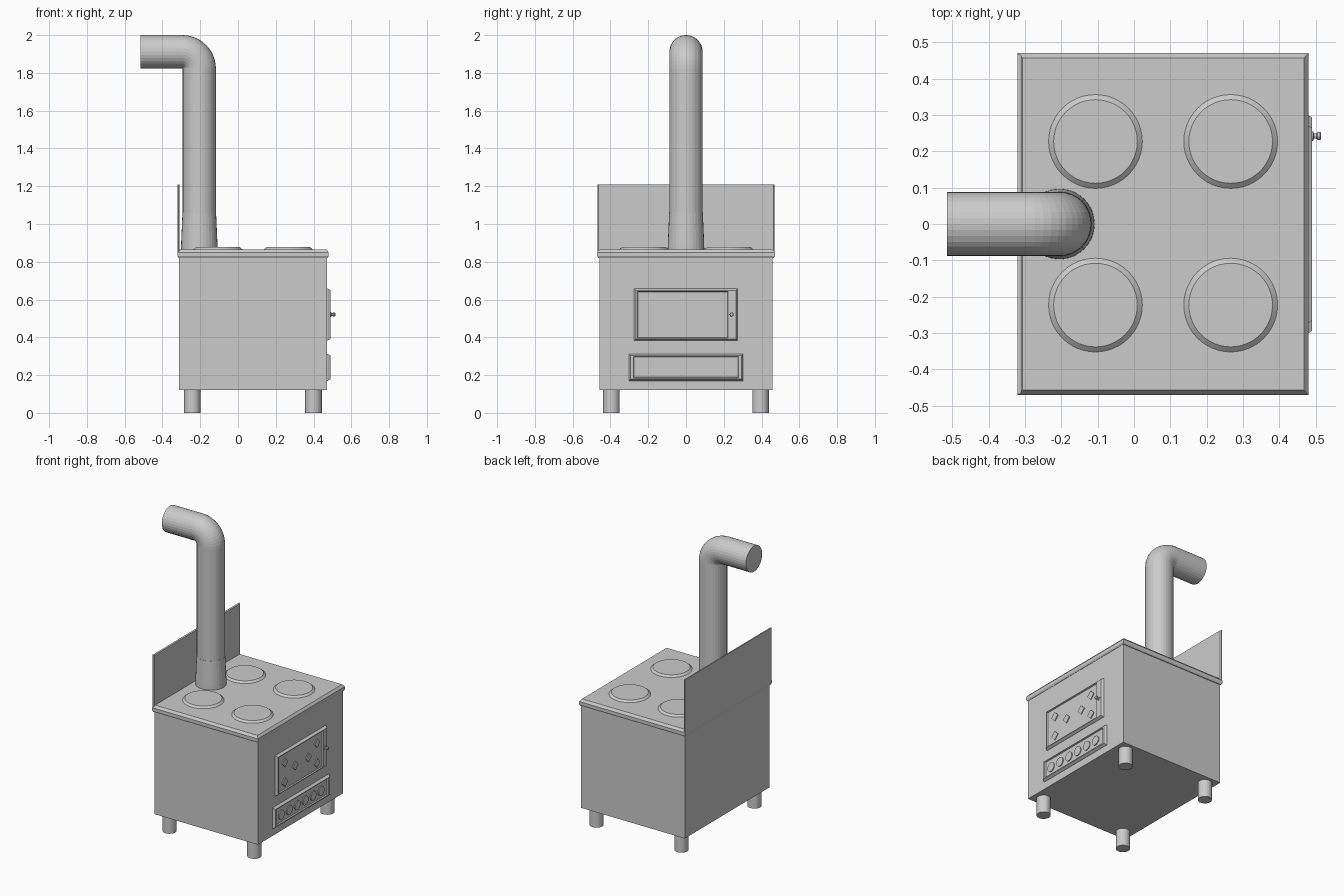
import bpy, bmesh, math
from mathutils import Vector

if "Cube" in bpy.data.objects:
    bpy.data.objects.remove(bpy.data.objects["Cube"])

# Single grey metal
metal = bpy.data.materials.new("grey metal")
metal.diffuse_color = (0.6, 0.6, 0.6, 1)
metal.use_nodes = True
metal.node_tree.nodes["Principled BSDF"].inputs["Base Color"].default_value = metal.diffuse_color


def loft(name, rings):
    """Skin a list of point rings into a closed solid with capped ends."""
    bm = bmesh.new()
    rows = [[bm.verts.new(p) for p in r] for r in rings]
    n = len(rows[0])
    for a, b in zip(rows, rows[1:]):
        for i in range(n):
            j = (i + 1) % n
            bm.faces.new((a[i], a[j], b[j], b[i]))
    bm.faces.new(rows[0][::-1])
    bm.faces.new(rows[-1])
    bmesh.ops.recalc_face_normals(bm, faces=bm.faces)
    me = bpy.data.meshes.new(name)
    bm.to_mesh(me)
    bm.free()
    me.materials.append(metal)
    ob = bpy.data.objects.new(name, me)
    bpy.context.collection.objects.link(ob)
    return ob


def rect_z(x0, x1, y0, y1, z, inset=0.0):
    i = inset
    return [(x0 + i, y0 + i, z), (x1 - i, y0 + i, z),
            (x1 - i, y1 - i, z), (x0 + i, y1 - i, z)]


def rect_x(x, y0, y1, z0, z1):
    return [(x, y0, z0), (x, y1, z0), (x, y1, z1), (x, y0, z1)]


def circle(centre, r, n, u, v):
    c, u, v = Vector(centre), Vector(u), Vector(v)
    return [c + r * (math.cos(2 * math.pi * k / n) * u +
                     math.sin(2 * math.pi * k / n) * v) for k in range(n)]


X, Y, Z = (1, 0, 0), (0, 1, 0), (0, 0, 1)


def turned_z(name, x, y, profile, n=32):
    return loft(name, [circle((x, y, z), r, n, X, Y) for r, z in profile])


def turned_x(name, y, z, profile, n=24):
    return loft(name, [circle((x, y, z), r, n, Y, Z) for r, x in profile])


# Body box
loft("body", [rect_z(-0.312, 0.472, -0.459, 0.459, z) for z in (0.12, 0.825)])

# Cooking top with chamfered edges
loft("cooktop", [rect_z(-0.32, 0.48, -0.47, 0.47, z, i) for z, i in
                 ((0.82, 0.006), (0.83, 0), (0.85, 0), (0.866, 0.013))])

# Splash guard at the rear edge
loft("splash_guard", [rect_x(-0.32, -0.468, 0.468, 0.83, 1.21),
                      rect_x(-0.315, -0.468, 0.468, 0.83, 1.21),
                      rect_x(-0.309, -0.462, 0.462, 0.83, 1.208)])

# Hot plates and legs
for sy in (-1, 1):
    for x in (-0.106, 0.266):
        turned_z("hot_plate", x, sy * 0.225 + 0.002,
                 [(0.129, 0.86), (0.129, 0.866), (0.115, 0.878)], 48)
    for x in (-0.242, 0.40):
        turned_z("leg", x, sy * 0.395, [(0.044, 0), (0.044, 0.125)])

# Flue pipe: vertical run, tight elbow, horizontal outlet
R, bx, bz, pr = 0.09, -0.295, 1.822, 0.088
rings = [circle((bx + R, 0, 0.86), pr, 32, X, Y)]
for k in range(13):
    a = math.pi / 2 * k / 12
    d = (math.cos(a), 0, math.sin(a))
    rings.append(circle((bx + R * d[0], 0, bz + R * d[2]), pr, 32, d, Y))
rings.append(circle((-0.515, 0, bz + R), pr, 32, Z, Y))
loft("flue_pipe", rings)
turned_z("flue_collar", bx + R, 0, [(0.097, 0.86), (0.096, 0.90), (0.089, 1.06)])


# Doors: chamfered slab with a recessed panel
def door(name, outer, inner):
    y0, y1, z0, z1 = outer
    c = 0.009
    a, b, d, e = inner
    loft(name, [rect_x(0.465, *outer), rect_x(0.475, *outer),
                rect_x(0.49, y0 + c, y1 - c, z0 + c, z1 - c),
                rect_x(0.49, a, b, d, e),
                rect_x(0.482, a + 0.003, b - 0.003, d + 0.003, e - 0.003)])


door("fire_door", (-0.275, 0.273, 0.383, 0.658), (-0.258, 0.222, 0.397, 0.644))
door("ash_drawer", (-0.303, 0.302, 0.17, 0.312), (-0.278, 0.278, 0.186, 0.298))

# Diamond details on the fire door
for y, z in ((-0.185, 0.582), (0.161, 0.582), (-0.074, 0.518),
             (0.069, 0.518), (-0.185, 0.447), (0.161, 0.447)):
    turned_x("diamond_vent", y, z, [(0.031, 0.48), (0.031, 0.488)], 4)

# Round vents on the ash drawer
for k in range(6):
    turned_x("round_vent", -0.222 + 0.0857 * k, 0.238,
             [(0.031, 0.48), (0.031, 0.488)])

# Door knob
turned_x("door_knob", 0.242, 0.521, [(0.013, 0.485), (0.013, 0.493), (0.007, 0.495),
                                     (0.007, 0.502), (0.011, 0.505), (0.011, 0.512),
                                     (0.008, 0.515)], 16)
